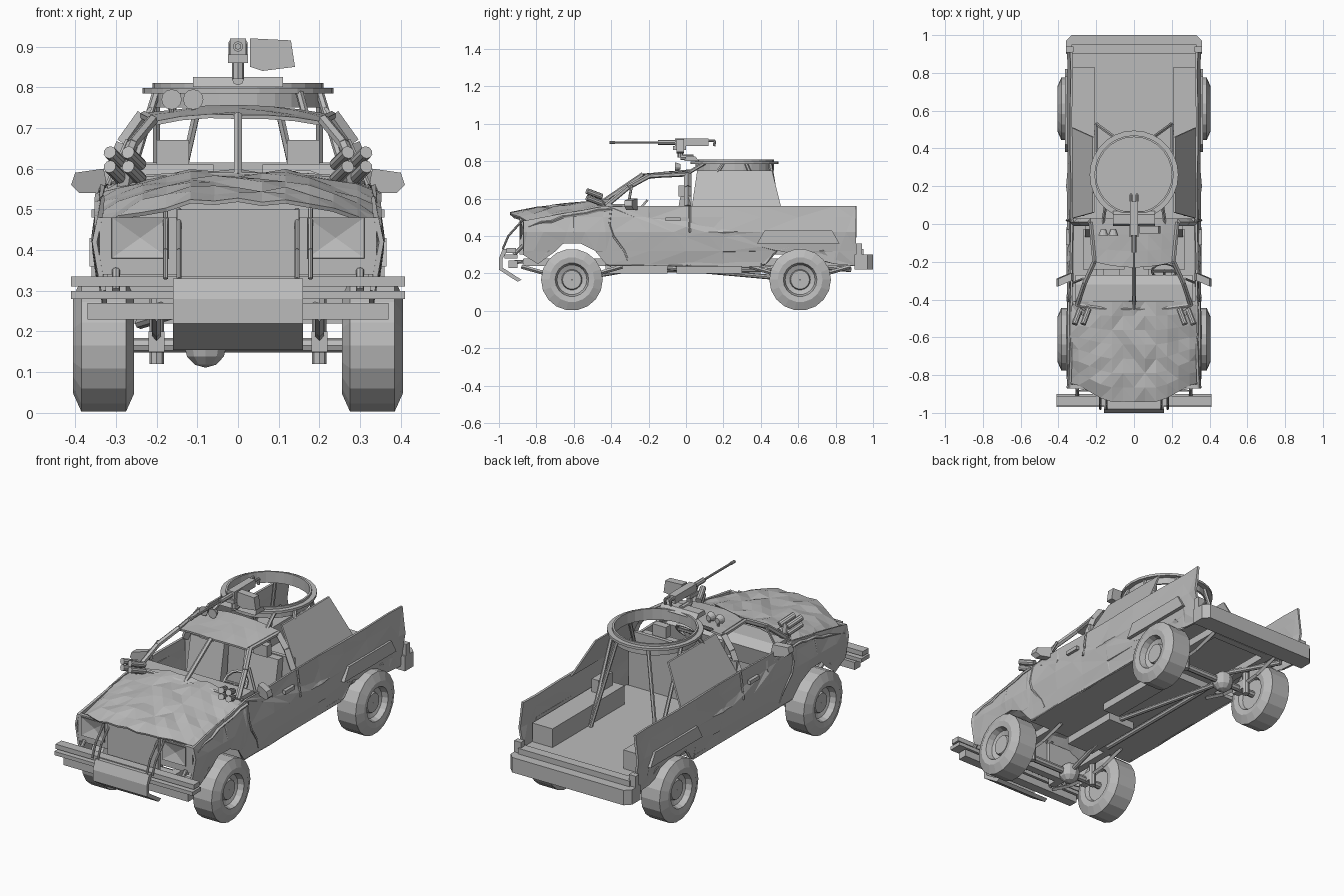
import bpy, bmesh, math, random
from mathutils import Vector, Matrix

random.seed(4)
old = bpy.data.objects.get("Cube")
if old:
    bpy.data.objects.remove(old, do_unlink=True)

# Shared heights and stations
SILL, FLOOR, BELT, ROOF, BARREL = .24, .3, .56, .73, .9
NOSE, COWL, PILLAR, TAIL = -.87, -.43, .01, .91
HUB = .166
AXLES = {"front": -.61, "rear": .61}
RING_Y, RING_Z = .26, .79

grey = bpy.data.materials.new("plain grey")
grey.use_nodes = True
grey.diffuse_color = (.5, .5, .5, 1)
grey.node_tree.nodes["Principled BSDF"].inputs["Base Color"].default_value = grey.diffuse_color


def finish(name, bm, mirror=False, thick=0):
    bmesh.ops.recalc_face_normals(bm, faces=bm.faces)
    mesh = bpy.data.meshes.new(name)
    bm.to_mesh(mesh)
    bm.free()
    mesh.materials.append(grey)
    ob = bpy.data.objects.new(name, mesh)
    bpy.context.collection.objects.link(ob)
    if thick:
        solid = ob.modifiers.new("thickness", 'SOLIDIFY')
        solid.thickness, solid.offset = thick, 0
    if mirror:
        ob.modifiers.new("mirror", 'MIRROR')
    return ob


def prism(name, points, push, mirror=False):
    """Polygon in space pushed along a vector."""
    bm = bmesh.new()
    face = bm.faces.new([bm.verts.new(p) for p in points])
    geom = bmesh.ops.extrude_face_region(bm, geom=[face], use_keep_orig=True)["geom"]
    bmesh.ops.translate(bm, vec=push, verts=[v for v in geom if isinstance(v, bmesh.types.BMVert)])
    return finish(name, bm, mirror)


def profile(name, outline, left, right, mirror=False):
    """Side profile of (y, z) points carried across x."""
    return prism(name, [(left, y, z) for y, z in outline], (right - left, 0, 0), mirror)


def box(name, left, right, back, front, low, high, mirror=False):
    return profile(name, [(back, low), (front, low), (front, high), (back, high)], left, right, mirror)


def centred(name, half, back, front, low, high):
    return box(name, -half, half, back, front, low, high)


def rods(name, paths, radius=.01, mirror=False, sides=8, tip=None):
    """Straight rods joined along each path."""
    bm = bmesh.new()
    for path in paths:
        for start, end in zip(path, path[1:]):
            start, end = Vector(start), Vector(end)
            along = end - start
            turn = along.to_track_quat('Z', 'Y').to_matrix().to_4x4()
            bmesh.ops.create_cone(bm, cap_ends=True, segments=sides, radius1=radius, radius2=tip or radius,
                                  depth=along.length, matrix=Matrix.Translation((start + end) / 2) @ turn)
    return finish(name, bm, mirror)


def lathe(name, outline, place, sides, axis, mirror=False):
    """Closed outline of (along axis, radius) turned round x or z."""
    bm = bmesh.new()
    rings = []
    for i in range(sides):
        c, s = math.cos(math.tau * i / sides), math.sin(math.tau * i / sides)
        rings.append([bm.verts.new(Vector(place) + Vector((a, r * c, r * s) if axis == 'x' else (r * c, r * s, a)))
                      for a, r in outline])
    for ring, following in zip(rings, rings[1:] + rings[:1]):
        for j in range(len(outline)):
            bm.faces.new([ring[j - 1], ring[j], following[j], following[j - 1]])
    return finish(name, bm, mirror)


def cloth(name, columns, rows, point, jitter):
    """Creased sheet: point(u, t) with u across and t from front to back."""
    bm = bmesh.new()
    grid = [[bm.verts.new(Vector(point(2 * i / columns - 1, j / rows)) + Vector((0, 0, random.uniform(-jitter, jitter))))
             for i in range(columns + 1)] for j in range(rows + 1)]
    for near, far in zip(grid, grid[1:]):
        for i in range(columns):
            bm.faces.new([near[i], near[i + 1], far[i + 1], far[i]])
    bmesh.ops.triangulate(bm, faces=bm.faces[:], quad_method='SHORT_EDGE')
    return finish(name, bm, thick=.01)


# Body sides: outline with round wheel arches, bulging at mid height
def arch(centre):
    angles = [math.radians(155 - 26 * i) for i in range(6)]
    return [(centre + .2 * math.cos(a), HUB + .2 * math.sin(a)) for a in angles]


def side_x(z):
    return .35 - abs(z - .42) * .14


outline = [(NOSE, .48), (NOSE, .3)] + arch(AXLES["front"]) + [(-.4, SILL), (.4, SILL)] + arch(AXLES["rear"])
outline += [(TAIL, SILL), (TAIL, BELT), (COWL, BELT), (-.6, .53)]
bm = bmesh.new()
bm.faces.new([bm.verts.new((0, y, z)) for y, z in outline])
bmesh.ops.triangulate(bm, faces=bm.faces[:])
cuts = [((0, 0, z), (0, 0, 1)) for z in (.32, .42, .5)] + [((0, i / 5, 0), (0, 1, 0)) for i in range(-3, 5)]
for place, normal in cuts:
    bmesh.ops.bisect_plane(bm, geom=bm.verts[:] + bm.edges[:] + bm.faces[:], plane_co=place, plane_no=normal)
bmesh.ops.triangulate(bm, faces=bm.faces[:])
for v in bm.verts:
    v.co.x = side_x(v.co.z) + random.uniform(-.004, .004)
finish("body_side", bm, mirror=True, thick=.012)


# Creased bonnet cover and roof
def bonnet(u, t):
    front = -.94 + .1 * min(1, max(0, abs(u) - .4) * 2)
    return (u * .35, front + (COWL + .02 - front) * t, .515 + .075 * t ** .7 - (.07 - .02 * t) * abs(u) ** 3)


def roof(u, t):
    front = -.23 + .03 * u * u
    return (u * (.21 + .02 * t), front + (.03 - front) * t, ROOF + .02 * t - .02 * u * u)


cloth("bonnet", 12, 7, bonnet, .008)
cloth("roof", 6, 3, roof, .003)

# Front end
centred("grille", .15, NOSE - .02, NOSE, FLOOR, .5)
box("front_panel", .15, .34, NOSE, NOSE + .02, .34, .48, mirror=True)
bm = bmesh.new()
tip = bm.verts.new((.24, NOSE, .43))
rim = [bm.verts.new((x, NOSE - .015, z)) for x, z in ((.17, .38), (.31, .38), (.31, .48), (.17, .48))]
for i in range(4):
    bm.faces.new([rim[i - 1], rim[i], tip])
finish("headlamp", bm, mirror=True, thick=.004)
centred("firewall", .32, COWL, COWL + .02, SILL, BELT)
centred("bumper_top_bar", .41, -.96, -.91, .31, .335)
centred("bumper_middle_bar", .41, -.97, -.9, .28, .3)
centred("bumper_lower_bar", .37, -.95, -.9, .23, .27)
profile("skid_plate", [(-.95, .33), (-.98, .33), (-1, .28), (-1, .22), (-.9, .155), (-.88, HUB), (-.98, .23), (-.98, .28)],
        -.16, .16)
rods("bull_bar", [[(x, -.98, .33), (x, -.95, .4), (x, -.86, .5)] for x in (.145, .178)], .006, mirror=True)
rods("bumper_strut", [[(.2, -.92, .26), (HUB, -.75, .27)], [(.3, -.92, FLOOR), (.3, NOSE, .35)]], mirror=True)

# Cab frame
corner, rear_corner = (.21, -.2, ROOF - .01), (.23, PILLAR, ROOF)
rods("windscreen_pillar", [[(.3, COWL, BELT), (.26, -.31, .66), corner]], .014, mirror=True, sides=6)
rods("roof_rail", [[corner, rear_corner]], .012, mirror=True, sides=6)
rods("door_pillar", [[(.32, PILLAR, BELT), (.28, PILLAR, .66), rear_corner]], .02, mirror=True, sides=4)
rods("quarter_bar", [[(.32, -.31, BELT), (.27, -.29, .67)]], .007, mirror=True, sides=6)
rods("windscreen_bar", [[(0, -.45, .58), (0, -.23, ROOF)]], .012, sides=6)
rods("windscreen_base", [[(0, -.45, .58), (.15, -.45, .58), (.3, COWL, .57)]], mirror=True, sides=6)
seam = [(-.4, .55), (-.41, .46), (-.39, .4), (-.33, .32), (-.31, .27)]
rods("door_seam", [[(side_x(z) + .006, y, z) for y, z in path]
                   for path in (seam, [(.02, BELT), (.02, .42)])], .006, mirror=True, sides=5)
box("door_handle", .34, .36, -.11, -.03, .48, .5, mirror=True)
prism("mirror", [(.32, -.3, .55), (.34, -.3, .54), (.39, -.32, .54), (.41, -.33, BELT), (.4, -.33, .59), (.33, -.3, .6)],
      (0, .04, 0), mirror=True)

# Cab interior
centred("cab_floor", .33, COWL, .4, SILL, SILL + .02)
profile("dashboard", [(COWL, .42), (COWL, .57), (-.32, .57), (-.27, .54), (-.29, .44)], -.31, .31)
centred("cab_rear_wall", .32, PILLAR, PILLAR + .02, SILL, .615)
box("seat_cushion", .05, .27, -.24, -.03, FLOOR, .41, mirror=True)
profile("seat_back", [(-.07, .4), (-.03, .61), (PILLAR, .61), (-.01, .4)], .06, .26, mirror=True)
box("headrest", .12, .2, -.04, 0, .61, .67, mirror=True)
wheel = lathe("steering_wheel", [(-.006, .06), (.006, .06), (.006, .07), (-.006, .07)], (0, 0, 0), 14, 'z')
wheel.location, wheel.rotation_euler = (.16, -.25, .54), (math.radians(50), 0, 0)
rods("steering_spokes", [[(.1, -.25, .54), (.22, -.25, .54)], [(.16, -.25, .54), (.16, -.31, .5)]], .007)

# Cargo bed
centred("bed_floor", .33, PILLAR + .02, TAIL, FLOOR, FLOOR + .02)
box("wheel_box", .21, .33, .22, .83, FLOOR, .42, mirror=True)
profile("rear_flare", [(.38, .36), (.42, .43), (.78, .43), (.82, .36)], .34, .365, mirror=True)
prism("rear_bumper", [(-.36, .9, .22), (-.36, .97, .22), (-.33, 1, .22), (.33, 1, .22), (.36, .97, .22), (.36, .9, .22)],
      (0, 0, .08))
centred("bumper_lip", .33, TAIL - .01, .95, FLOOR, .33)
box("bumper_corner", .32, .36, TAIL, .94, FLOOR, .36, mirror=True)
box("fuel_can", .26, .3, .25, .37, .42, .49, mirror=True)

# Armour and gun ring
prism("armour_plate", [(.33, .03, BELT - .01), (.33, .51, BELT - .01), (.22, .46, .75), (.22, .06, .75)],
      (-.01, 0, 0), mirror=True)
lathe("gun_ring", [(-.04, .2), (-.04, .21), (-.005, .21), (-.005, .235), (.008, .235), (.008, .21), (.02, .21), (.02, .2)],
      (0, RING_Y, RING_Z), 28, 'z')
foot = (.2, .53, FLOOR)
rods("ring_leg", [[(.09, .45, RING_Z), foot], [(.2, .32, RING_Z), foot], [(.2, .2, RING_Z), (.27, .05, BELT)],
                  [(.15, .1, RING_Z), (HUB, 0, ROOF)]], mirror=True, sides=6)

# Gun
profile("mount_base", [(-.01, .8), (0, .825), (.05, .825), (.07, .8)], -.11, .11)
rods("mount_post", [[(0, .04, .82), (0, -.03, .82), (0, -.03, .88)]], .015)
centred("gun_cradle", .025, -.07, 0, .86, .88)
centred("gun_body", .02, -.06, .12, .88, .92)
for part, start, end, radius in (("jacket", -.15, -.06, .013), ("barrel", -.4, -.15, .006), ("muzzle", -.41, -.38, .008)):
    rods("gun_" + part, [[(0, start, BARREL), (0, end, BARREL)]], radius)
rods("gun_grip", [[(.016, .12, .91), (.016, .155, .91), (.016, .15, .88)]], .007, mirror=True)
prism("ammo_box", [(.03, -.05, .85), (.06, -.05, .84), (.14, -.05, .85), (.13, -.05, .915), (.03, -.05, .92)], (0, .04, 0))

# Roof lamps and smoke tubes
for x in (-.163, -.11):
    rods("roof_lamp", [[(x, -.06, .77), (x, -.03, .77)]], .025, sides=12, tip=.014)
    rods("lamp_stalk", [[(x, -.04, ROOF), (x, -.04, .77)]], .006)
rods("smoke_tube", [[(x, -.45, z), (x + .03, -.53, z + .03)] for x in (.24, .285) for z in (.575, .61)], .016,
     mirror=True, sides=10)
rods("smoke_bracket", [[(.28, -.45, .55), (.27, -.47, .62)]], .02, mirror=True, sides=4)

# Wheels and running gear
tyre = [(.26, .09), (.255, .12), (.275, .165), (.385, .165), (.405, .12), (.4, .09), (.37, .08), (.36, .055), (.375, .05),
        (.375, .002), (.28, .002), (.28, .08)]
for end, y in AXLES.items():
    lathe(end + "_wheel", tyre, (0, y, HUB), 18, 'x', mirror=True)
    rods(end + "_axle", [[(-.29, y, HUB), (.29, y, HUB)]], .018)
    rods(end + "_shock", [[(.2, y + .04, .12), (.2, y + .04, FLOOR)]], .018, mirror=True)
    box(end + "_spring_clamp", .18, .22, y - .04, y + .04, .15, .2, mirror=True)
    rods(end + "_leaf_spring", [[(.2, y + d, .185 + .7 * d * d) for d in (-.27, -.13, 0, .13, .27)]], .011,
         mirror=True, sides=4)
    bm = bmesh.new()
    bmesh.ops.create_uvsphere(bm, u_segments=10, v_segments=6, radius=.055, matrix=Matrix.Translation((-.08, y, HUB)))
    finish(end + "_differential", bm)
box("frame_rail", .16, .2, NOSE, TAIL, SILL, .28, mirror=True)
for y in (-.8, -.1, .38, .85):
    centred("cross_member", .16, y - .02, y + .02, SILL, .28)
centred("gearbox", .08, COWL, -.1, .2, .27)
rods("drive_shaft", [[(0, -.1, .23), (-.08, AXLES["rear"], HUB)], [(-.04, -.3, .22), (-.08, AXLES["front"], HUB)]], .013)
rods("exhaust", [[(-.12, -.35, .22), (-.12, .4, .22), (-.14, .6, .25), (-.24, .88, .22)]], .014)
box("fuel_tank", .06, .16, -.05, .3, .2, .25)
